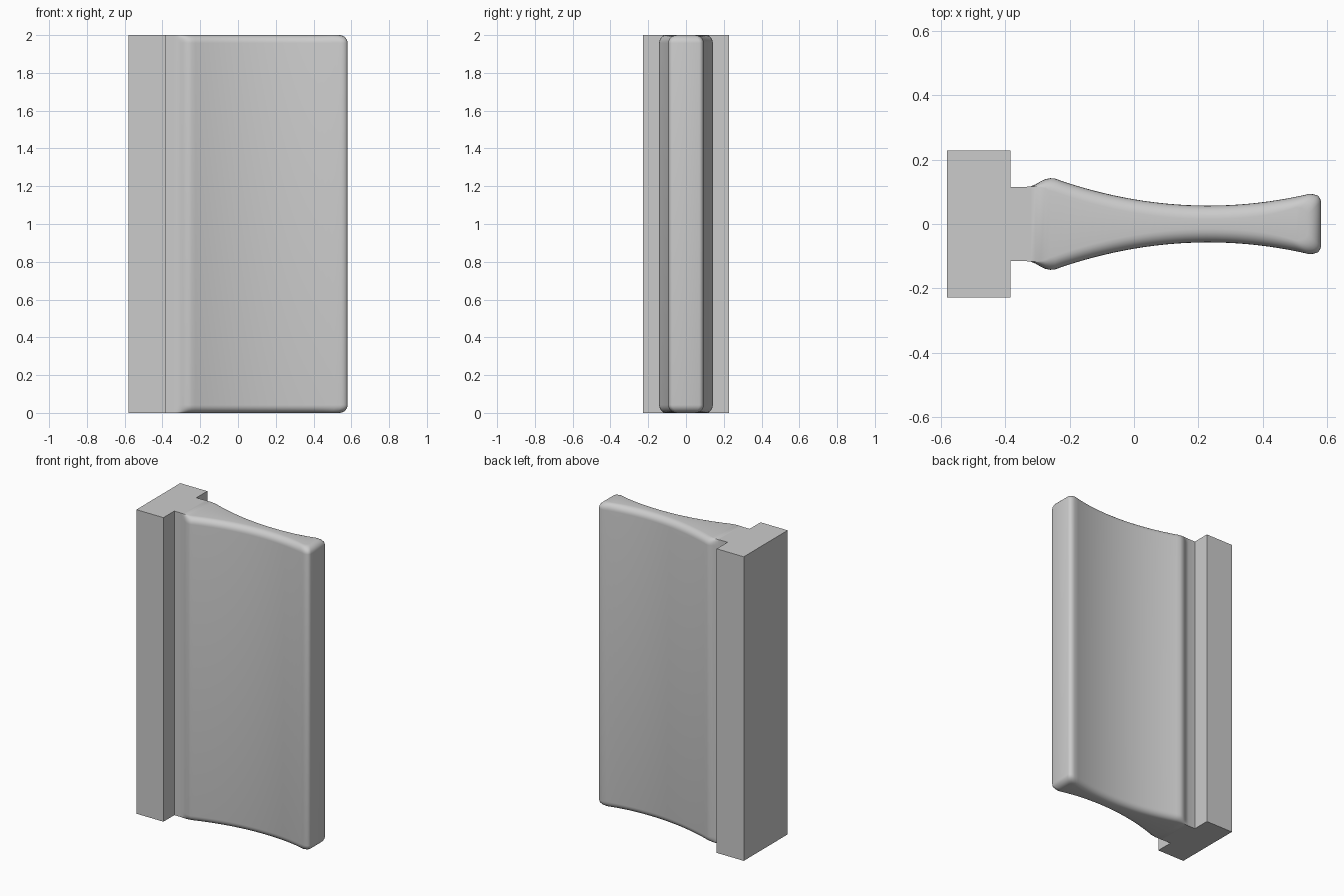
import bpy
import math

HEIGHT = 2.0
FILLET = 0.042
ROOT = -0.383

cube = bpy.data.objects.get("Cube")
if cube:
    bpy.data.objects.remove(cube, do_unlink=True)

grey = bpy.data.materials.new("plain_grey")
grey.use_nodes = True
colour = (0.6, 0.6, 0.6, 1)
grey.diffuse_color = colour
grey.node_tree.nodes["Principled BSDF"].inputs["Base Color"].default_value = colour


def add_object(name, verts, faces):
    mesh = bpy.data.meshes.new(name)
    mesh.from_pydata(verts, [], faces)
    mesh.materials.append(grey)
    obj = bpy.data.objects.new(name, mesh)
    bpy.context.collection.objects.link(obj)
    return obj


def clamp(t):
    return max(0.0, min(1.0, t))


# Square mounting rail
bpy.ops.mesh.primitive_cube_add(size=1, location=((ROOT - 0.58) / 2, 0, HEIGHT / 2))
rail = bpy.context.object
rail.name = "mounting_rail"
rail.scale = (0.58 + ROOT, 0.456, HEIGHT)
rail.data.materials.append(grey)

# Half profile of the blade: neck, shoulder, hollow flank, rounded tip
half = [(ROOT, 0.115), (-0.335, 0.115), (-0.32, 0.117), (-0.305, 0.123),
        (-0.29, 0.132), (-0.275, 0.139), (-0.26, 0.142), (-0.245, 0.141)]
for i in range(25):
    x = -0.225 + 0.77 * i / 24
    half.append((x, 0.057 + 0.37 * (x - 0.23) ** 2))
half += [(0.558, 0.092), (0.57, 0.088), (0.577, 0.08), (0.58, 0.07)]

# Layers upward, with a quarter-round inset at both ends
angles = [math.radians(a) for a in range(0, 91, 15)]
layers = [(FILLET * (1 - math.sin(a)), FILLET * (1 - math.cos(a))) for a in angles]
layers = [(inset, lift) for inset, lift in
          [(FILLET * (1 - math.sin(a)), FILLET * (1 - math.cos(a))) for a in angles]]
layers += [(inset, HEIGHT - lift) for inset, lift in reversed(layers)]

# Blade loft: each layer runs out along one flank and back along the other
verts, faces = [], []
n = len(half)
for inset, z in layers:
    ring = []
    for x, w in half:
        fade = clamp((x + 0.315) / 0.06)
        pull = inset * clamp((x - 0.4) / 0.15)
        ring.append((x - pull, w - inset * fade, z))
    verts += ring + [(x, -y, z) for x, y, z in reversed(ring)]

size = 2 * n
for k in range(len(layers) - 1):
    for i in range(size - 1):
        a = k * size + i
        faces.append((a, a + size, a + size + 1, a + 1))
top = (len(layers) - 1) * size
for i in range(n - 1):
    j = size - 1 - i
    faces.append((i, i + 1, j - 1, j))
    faces.append((top + j, top + j - 1, top + i + 1, top + i))
blade = add_object("hollow_blade", verts, faces)

# Consistent outward normals and smooth flanks
bpy.ops.object.select_all(action='DESELECT')
blade.select_set(True)
bpy.context.view_layer.objects.active = blade
bpy.ops.object.mode_set(mode='EDIT')
bpy.ops.mesh.select_all(action='SELECT')
bpy.ops.mesh.normals_make_consistent(inside=False)
bpy.ops.object.mode_set(mode='OBJECT')
bpy.ops.object.shade_smooth_by_angle(angle=math.radians(32))
